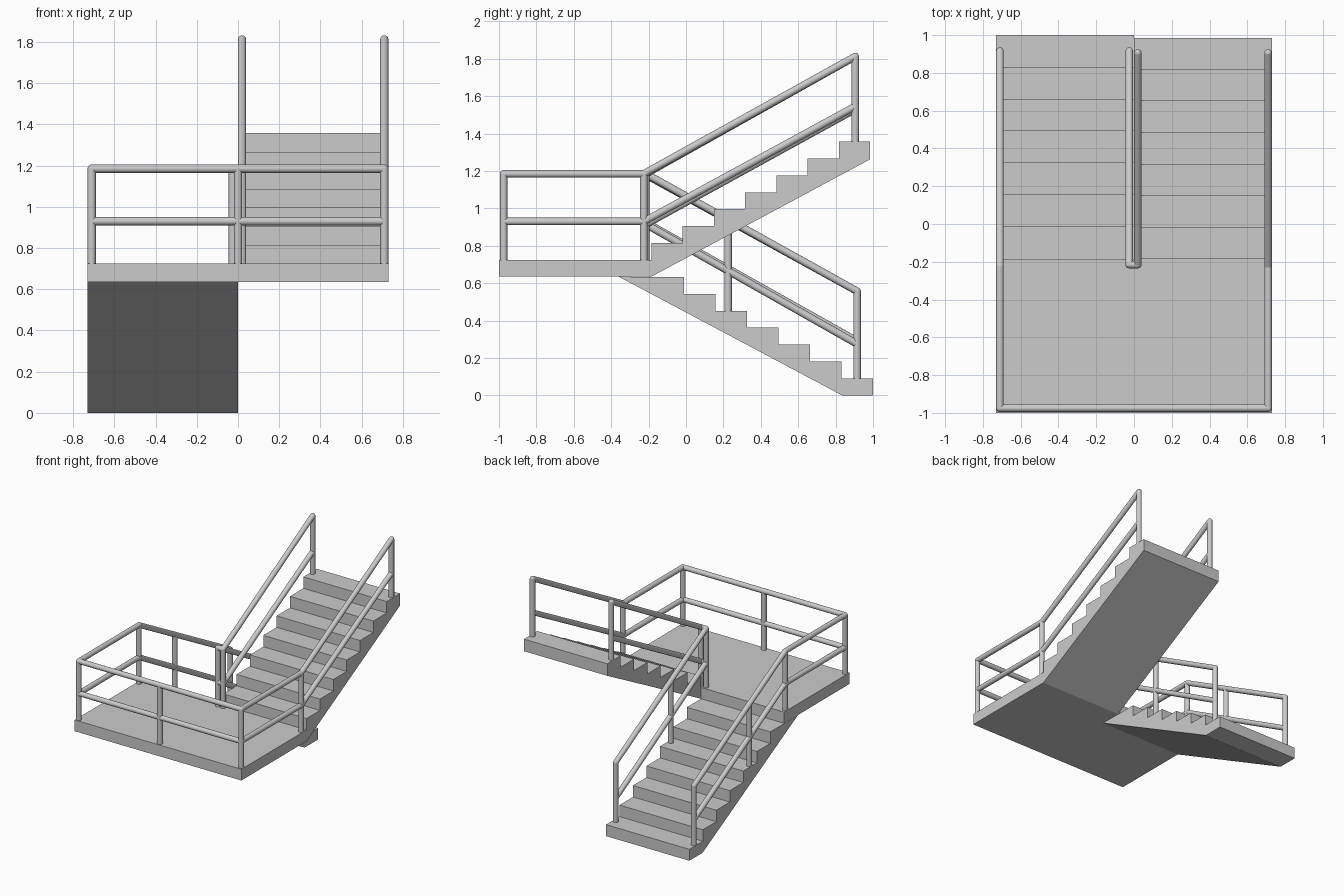
import bpy, bmesh
from mathutils import Vector

if "Cube" in bpy.data.objects:
    bpy.data.objects.remove(bpy.data.objects["Cube"])

W, R = 0.73, 0.02          # half width, tube radius
RISE, RUN = 0.0905, 0.167  # step size
Z0, Z1 = 0.635, 0.724      # landing underside and top
XO, YF, YB = 0.71, -0.975, -0.225   # outer rail x, front rail y, rail turn y


def extrude_profile(name, pts, x0, x1):
    """Solid from a (y, z) outline extruded along x."""
    bm = bmesh.new()
    face = bm.faces.new([bm.verts.new((x0, y, z)) for y, z in pts])
    ext = bmesh.ops.extrude_face_region(bm, geom=[face])
    moved = [v for v in ext["geom"] if isinstance(v, bmesh.types.BMVert)]
    bmesh.ops.translate(bm, verts=moved, vec=(x1 - x0, 0, 0))
    bmesh.ops.recalc_face_normals(bm, faces=bm.faces)
    return finish(name, bm)


def finish(name, bm, smooth=False):
    me = bpy.data.meshes.new(name)
    bm.to_mesh(me)
    bm.free()
    ob = bpy.data.objects.new(name, me)
    bpy.context.collection.objects.link(ob)
    if smooth:
        bpy.ops.object.select_all(action='DESELECT')
        ob.select_set(True)
        bpy.context.view_layer.objects.active = ob
        bpy.ops.object.shade_smooth_by_angle()
    return ob


def tube(name, pts):
    """Round tube along straight segments, with ball joints at each point."""
    bm = bmesh.new()
    pts = [Vector(p) for p in pts]
    for a, b in zip(pts, pts[1:]):
        m = (b - a).to_track_quat('Z', 'Y').to_matrix().to_4x4()
        m.translation = (a + b) / 2
        bmesh.ops.create_cone(bm, cap_ends=True, segments=20, radius1=R, radius2=R,
                              depth=(b - a).length, matrix=m)
    for p in pts:
        m = m.to_3x3().to_4x4()
        m.translation = p
        bmesh.ops.create_uvsphere(bm, u_segments=20, v_segments=10, radius=R, matrix=m)
    return finish(name, bm, True)


def post(name, x, y, z0, z1):
    bm = bmesh.new()
    ret = bmesh.ops.create_cone(bm, cap_ends=True, segments=20, radius1=R, radius2=R, depth=z1 - z0)
    bmesh.ops.translate(bm, verts=ret["verts"], vec=(x, y, (z0 + z1) / 2))
    return finish(name, bm, True)


# landing slab
extrude_profile("landing", [(-1, Z0), (-0.185, Z0), (-0.185, Z1), (-1, Z1)], -W, W)

# lower flight, descending from the landing toward the back
pts = [(0.835, 0), (1.0, 0)]
for i in range(7):
    y = 1.0 - i * 0.1685
    pts += [(y, (i + 1) * RISE), (y - 0.1685, (i + 1) * RISE)]
pts += [(-0.36, Z0)]
extrude_profile("lower_flight", pts, -W, 0)

# upper flight, climbing from the landing toward the back
pts = [(-0.185, Z0)]
for i in range(7):
    y = -0.185 + i * RUN
    pts += [(y, Z1 + (i + 1) * RISE), (y + RUN, Z1 + (i + 1) * RISE)]
pts += [(0.984, 1.262)]
extrude_profile("upper_flight", pts, 0, W)

# handrails and mid rails: outer run round the landing, inner run round the well
for name, z, low, high, drop in (("top_rail", 1.185, 0.557, 1.812, 0),
                                 ("mid_rail", 0.93, 0.29, 1.545, 0.015)):
    tube("outer_" + name, [(-XO, 0.915, low), (-XO, YB, z), (-XO, YF, z),
                           (XO, YF, z), (XO, YB, z), (XO, 0.905, high)])
    tube("inner_" + name, [(-0.025, 0.915, low - drop), (-0.025, YB + 0.01, z - drop),
                           (0.02, YB + 0.01, z - drop), (0.02, 0.905, high - drop)])

# landing posts
for x in (-XO, 0, XO):
    post("front_post", x, YF, Z1 - 0.01, 1.185)
for x, y in ((-XO, YB), (XO, YB), (-0.025, YB + 0.01), (0.02, YB + 0.01)):
    post("landing_post", x, y, Z1 - 0.01, 1.185)

# flight posts
for x in (-XO, -0.025):
    post("lower_end_post", x, 0.915, 0.08, 0.557)
    post("lower_middle_post", x, 0.225, 0.44, 0.938)
for x in (0.02, XO):
    post("upper_end_post", x, 0.905, 1.34, 1.812)
